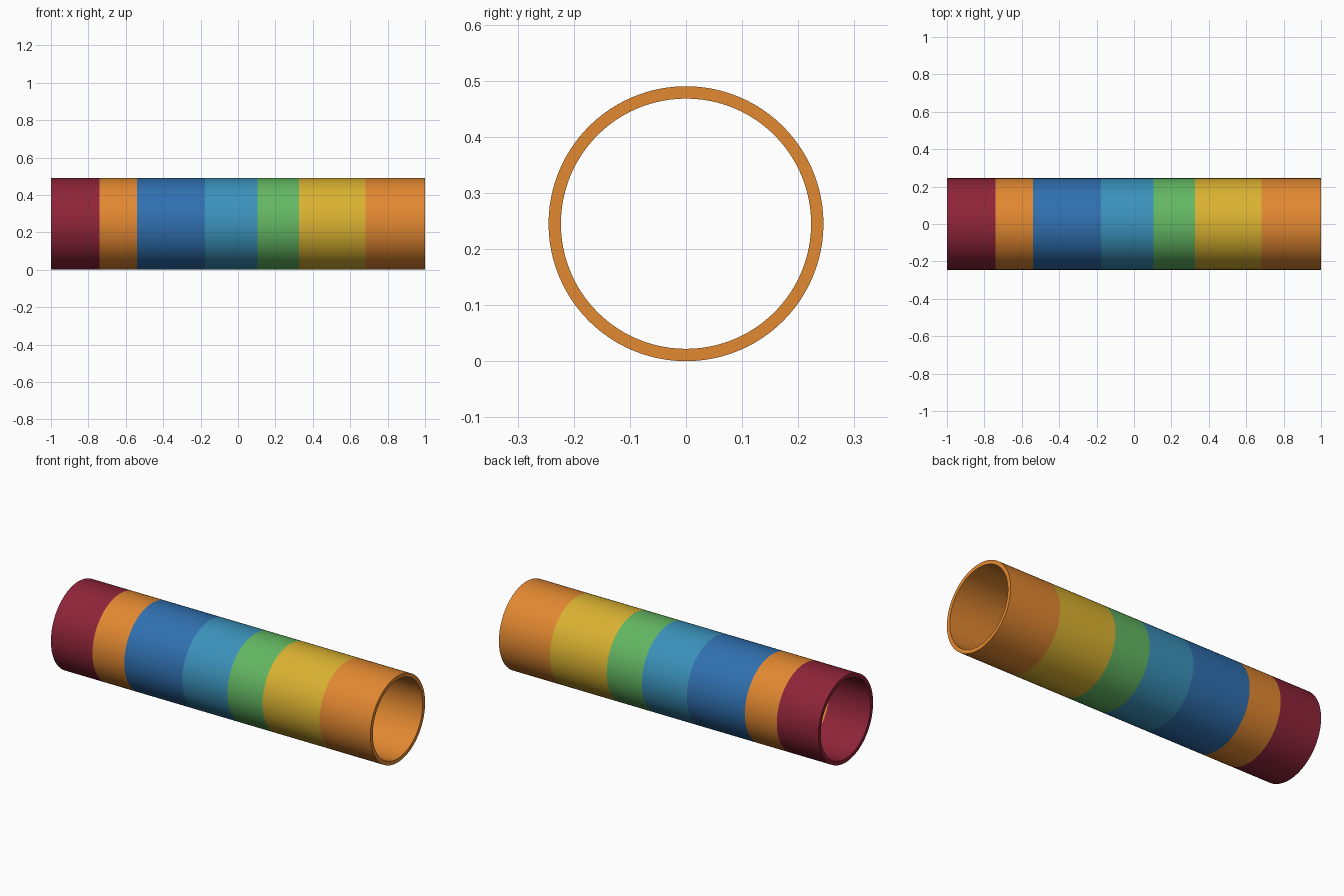
import bpy, bmesh, math

if "Cube" in bpy.data.objects:
    bpy.data.objects.remove(bpy.data.objects["Cube"])

R_OUT, R_IN, SEGMENTS = 0.245, 0.223, 96

def linear(c):
    c /= 255
    return c / 12.92 if c <= 0.04045 else ((c + 0.055) / 1.055) ** 2.4

colours = {
    "wine_red": (143, 36, 57),
    "orange": (226, 136, 49),
    "deep_blue": (48, 112, 176),
    "teal_blue": (59, 146, 187),
    "green": (99, 183, 99),
    "yellow": (218, 178, 49),
}
names = list(colours)

# Bands from left to right: colour and right-hand edge
bands = [("wine_red", -0.74), ("orange", -0.54), ("deep_blue", -0.177),
         ("teal_blue", 0.105), ("green", 0.325), ("yellow", 0.682), ("orange", 1.0)]
stops = [-1.0] + [edge for _, edge in bands]

# Closed wall profile: outside left to right, then inside right to left
profile = [(x, R_OUT) for x in stops] + [(x, R_IN) for x in reversed(stops)]

bm = bmesh.new()
rings = []
for x, r in profile:
    ring = []
    for i in range(SEGMENTS):
        a = 2 * math.pi * i / SEGMENTS
        ring.append(bm.verts.new((x, r * math.cos(a), R_OUT + r * math.sin(a))))
    rings.append(ring)

# Skin the wall and colour each face by its position along the tube
for k, ring in enumerate(rings):
    nxt = rings[(k + 1) % len(rings)]
    mid = (profile[k][0] + profile[(k + 1) % len(rings)][0]) / 2
    colour = next(n for n, edge in bands if mid <= edge + 1e-6)
    for i in range(SEGMENTS):
        j = (i + 1) % SEGMENTS
        face = bm.faces.new((ring[i], ring[j], nxt[j], nxt[i]))
        face.material_index = names.index(colour)
bmesh.ops.recalc_face_normals(bm, faces=bm.faces)

mesh = bpy.data.meshes.new("banded_tube")
bm.to_mesh(mesh)
bm.free()
for name, rgb in colours.items():
    mat = bpy.data.materials.new(name)
    mat.diffuse_color = (*[linear(c) for c in rgb], 1)
    mat.use_nodes = True
    mat.node_tree.nodes["Principled BSDF"].inputs["Base Color"].default_value = mat.diffuse_color
    mesh.materials.append(mat)

tube = bpy.data.objects.new("banded_tube", mesh)
bpy.context.collection.objects.link(tube)
bpy.context.view_layer.objects.active = tube
tube.select_set(True)
bpy.ops.object.shade_smooth_by_angle(angle=math.radians(30))
